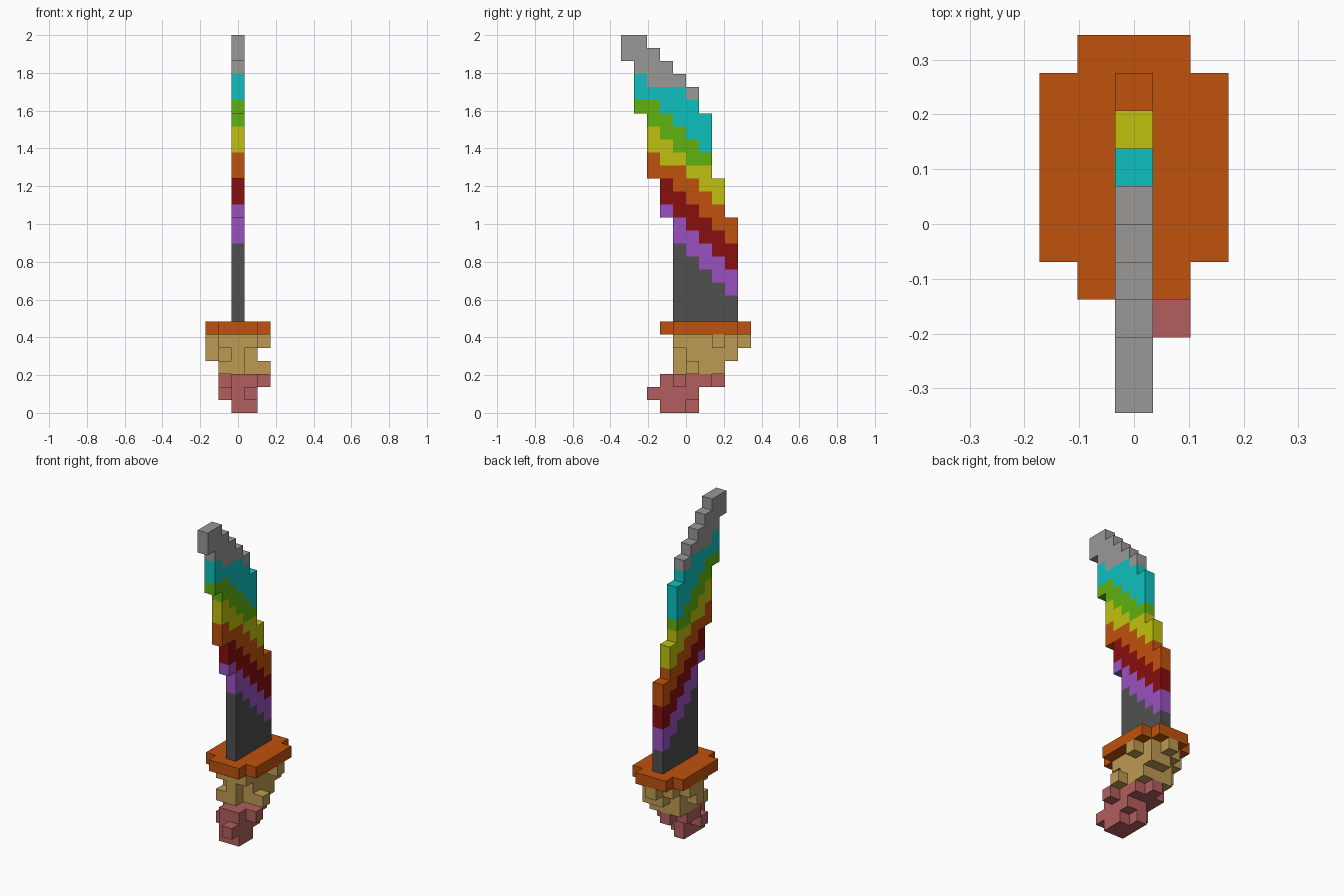
import bpy
import bmesh
from mathutils import Vector

cube = bpy.data.objects.get("Cube")
if cube:
    bpy.data.objects.remove(cube, do_unlink=True)

V = 2 / 29                          # edge of one block
ORIGIN = Vector((-2.5 * V, -5 * V, 0))


def linear(c):
    c /= 255
    return c / 12.92 if c <= 0.04045 else ((c + 0.055) / 1.055) ** 2.4


def material(name, rgb):
    col = [linear(c) for c in rgb] + [1]
    m = bpy.data.materials.new(name)
    m.use_nodes = True
    m.diffuse_color = col
    bsdf = m.node_tree.nodes["Principled BSDF"]
    bsdf.inputs["Base Color"].default_value = col
    bsdf.inputs["Roughness"].default_value = 0.9
    return m


MATS = {n: material(n, c) for n, c in {
    "dark_grey": (80, 80, 80), "purple": (154, 82, 192), "dark_red": (136, 14, 14),
    "orange": (192, 82, 14), "yellow": (192, 192, 14), "green": (96, 178, 14),
    "cyan": (14, 192, 192), "light_grey": (154, 152, 150),
    "tan": (190, 154, 82), "pink": (178, 94, 94)}.items()}

SIDES = [Vector(d) for d in ((1, 0, 0), (-1, 0, 0), (0, 1, 0), (0, -1, 0), (0, 0, 1), (0, 0, -1))]


def block_object(name, cells, colours):
    """Skin a set of grid cells {(i, j, k): colour index}, keeping only outer faces."""
    bm = bmesh.new()
    for cell, colour in cells.items():
        centre = Vector(cell) + Vector((0.5, 0.5, 0.5))
        for d in SIDES:
            if tuple(int(a + b) for a, b in zip(cell, d)) in cells:
                continue
            u = Vector((d.y, d.z, d.x))
            w = d.cross(u)
            corners = [centre + (d + u * a + w * b) / 2
                       for a, b in ((-1, -1), (1, -1), (1, 1), (-1, 1))]
            face = bm.faces.new([bm.verts.new(ORIGIN + p * V) for p in corners])
            face.material_index = colour
    bmesh.ops.remove_doubles(bm, verts=bm.verts, dist=1e-5)
    bmesh.ops.dissolve_limit(bm, angle_limit=0.01, verts=bm.verts, edges=bm.edges,
                             delimit={'MATERIAL'})
    mesh = bpy.data.meshes.new(name)
    bm.to_mesh(mesh)
    bm.free()
    for c in colours:
        mesh.materials.append(MATS[c])
    obj = bpy.data.objects.new(name, mesh)
    bpy.context.scene.collection.objects.link(obj)
    return obj


def boxes(*specs):
    """Cells filled by inclusive ranges (i0, i1, j0, j1, k0, k1)."""
    return {(i, j, k): 0 for i0, i1, j0, j1, k0, k1 in specs
            for i in range(i0, i1 + 1) for j in range(j0, j1 + 1) for k in range(k0, k1 + 1)}


# Blade: per column, the bottom and top rows
COLUMNS = [(27, 29), (23, 29), (18, 28), (15, 27), (7, 26), (7, 25), (7, 23), (7, 18), (7, 15)]


# Rows where each colour band begins in column j (diagonal stripes)
def band_starts(j):
    return [17 - j, 19 - j, 21 - j - (j < 3), 23 - j - (j < 4),
            25 - j - (j < 6), 26 - j - (j < 2), (27, 26, 25, 25, 25, 24, 23, 23, 23)[j]]


blade = {(2, j, k): sum(k >= s for s in band_starts(j))
         for j, (low, high) in enumerate(COLUMNS) for k in range(low, high)}
block_object("blade", blade, ["dark_grey", "purple", "dark_red", "orange",
                              "yellow", "green", "cyan", "light_grey"])

# Guard: plate with notched corners
block_object("guard", boxes((1, 3, 3, 9, 6, 6), (0, 4, 4, 8, 6, 6)), ["orange"])

# Grip: irregular core with protruding blocks
block_object("grip", boxes(
    (1, 3, 5, 7, 3, 5),                       # core
    (1, 3, 4, 8, 5, 5), (2, 2, 9, 9, 5, 5),   # top collar
    (2, 3, 8, 8, 4, 4),
    (1, 2, 4, 4, 3, 3), (2, 2, 4, 4, 4, 4),   # front step
    (4, 4, 7, 7, 5, 5), (4, 4, 5, 5, 3, 3),   # left knobs
    (0, 0, 6, 7, 5, 5), (0, 0, 6, 6, 4, 4),   # right knobs
), ["tan"])

# Pommel: stepped lump below the grip
block_object("pommel", boxes(
    (2, 3, 3, 6, 2, 2), (1, 1, 5, 6, 2, 2), (2, 2, 7, 7, 2, 2),
    (4, 4, 4, 4, 2, 2),
    (2, 3, 3, 4, 0, 1), (2, 2, 5, 5, 0, 1), (3, 3, 5, 5, 1, 1),
    (1, 1, 4, 4, 1, 1), (3, 3, 2, 2, 1, 1),
), ["pink"])
